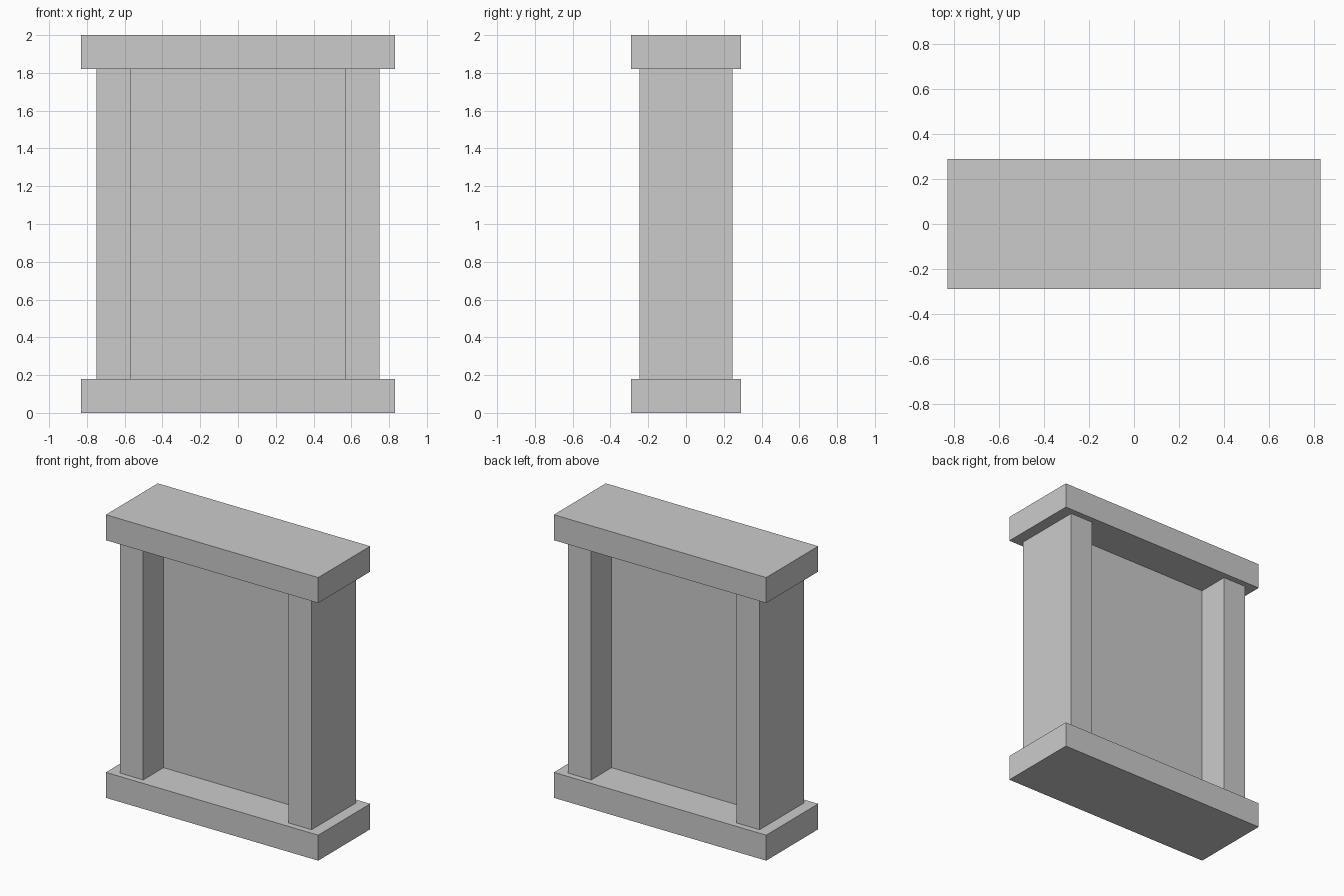
import bpy

if "Cube" in bpy.data.objects:
    bpy.data.objects.remove(bpy.data.objects["Cube"])


def box(name, center, size):
    """Add a box with its dimensions baked into the mesh."""
    bpy.ops.mesh.primitive_cube_add(size=1, location=center)
    obj = bpy.context.object
    obj.name = name
    obj.scale = size
    bpy.ops.object.transform_apply(location=False, rotation=False, scale=True)
    return obj


HEIGHT, SLAB = 2.0, 0.18
INNER = HEIGHT - 2 * SLAB

# Base and top slabs
for name, z in (("base_slab", SLAB / 2), ("top_slab", HEIGHT - SLAB / 2)):
    box(name, (0, 0, z), (1.66, 0.58, SLAB))

# Side posts
for name, side in (("left_post", -1), ("right_post", 1)):
    box(name, (side * 0.658, 0, 1), (0.18, 0.494, INNER))

# Thin panel recessed between the posts
box("centre_panel", (0, 0, 1), (1.136, 0.04, INNER))
